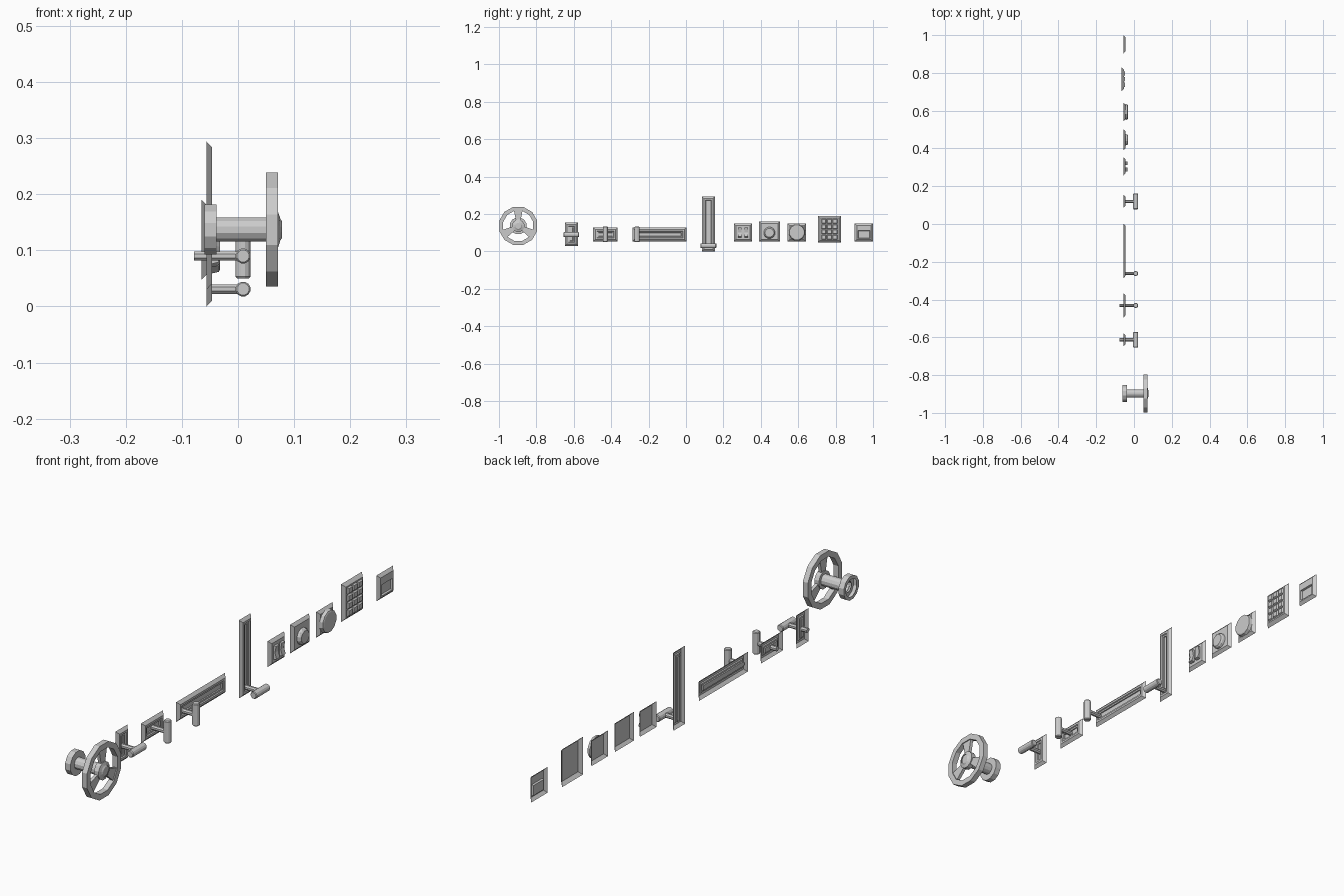
import bpy, bmesh, math
from mathutils import Vector

if "Cube" in bpy.data.objects:
    bpy.data.objects.remove(bpy.data.objects["Cube"])


def finish(name, bm):
    bmesh.ops.recalc_face_normals(bm, faces=bm.faces)
    me = bpy.data.meshes.new(name)
    bm.to_mesh(me)
    bm.free()
    ob = bpy.data.objects.new(name, me)
    bpy.context.collection.objects.link(ob)
    return ob


def loft(name, loops, cap_start=False, cap_end=True, closed=False):
    """Skin a list of equal-length point loops."""
    bm = bmesh.new()
    rings = [[bm.verts.new(p) for p in lp] for lp in loops]
    pairs = list(zip(rings, rings[1:]))
    if closed:
        pairs.append((rings[-1], rings[0]))
    for a, b in pairs:
        n = len(a)
        for i in range(n):
            bm.faces.new((a[i], a[(i + 1) % n], b[(i + 1) % n], b[i]))
    if cap_start:
        bm.faces.new(rings[0])
    if cap_end:
        bm.faces.new(rings[-1])
    return finish(name, bm)


def rect(x, y, z, hy, hz):
    return [(x, y + a * hy, z + b * hz) for a, b in ((-1, -1), (1, -1), (1, 1), (-1, 1))]


def circle(center, r, axis, n=12):
    out = []
    for i in range(n):
        t = 2 * math.pi * (i + .5) / n
        a, b = r * math.cos(t), r * math.sin(t)
        off = {'X': (0, a, b), 'Y': (a, 0, b), 'Z': (a, b, 0)}[axis]
        out.append(Vector(center) + Vector(off))
    return out


def turned(name, y, z, profile, n=12, **kw):
    """Surface of revolution along x; profile is (x, radius)."""
    return loft(name, [circle((x, y, z), r, 'X', n) for x, r in profile], **kw)


def plate(name, y, z, hy, hz, steps):
    """Open-backed plate; steps are (x, inset)."""
    return loft(name, [rect(x, y, z, hy - i, hz - i) for x, i in steps])


# handwheel: wall flange, shaft, rim, hub and wedge spokes
WY, WZ = -0.897, 0.137
turned("wheel_flange", WY, WZ, [(-.06, .033), (-.06, .046), (-.038, .046), (-.038, .02)], cap_end=False)
turned("wheel_shaft", WY, WZ, [(-.045, .022), (.074, .022), (.078, .016)])
turned("wheel_rim", WY, WZ, [(.05, .083), (.05, .105), (.071, .105), (.071, .083)], closed=True, cap_end=False)
turned("wheel_hub", WY, WZ, [(.052, .022), (.052, .034), (.071, .034), (.075, .022)], cap_end=False)
for k in range(3):
    ang = math.radians(90 + 120 * k)
    rad = Vector((0, math.cos(ang), math.sin(ang)))
    tan = Vector((0, -math.sin(ang), math.cos(ang)))
    c = Vector((.061, WY, WZ))
    loops = [[c + rad * r + tan * (s * w) + Vector((d * .006, 0, 0))
              for s, d in ((-1, -1), (1, -1), (1, 1), (-1, 1))] for r, w in ((.028, .012), (.087, .024))]
    loft(f"wheel_spoke_{k + 1}", loops)

# levers: slotted plate, stem and cross grip
SLOT = [(-.056, 0), (-.046, .011), (-.046, .019), (-.050, .021), (-.050, .027), (-.054, .028)]
levers = [("short_vertical", -.613, .0925, .035, .0625, -.613, .09, 'Y', -.078),
          ("short_horizontal", -.431, .091, .065, .037, -.431, .09, 'Z', -.078),
          ("long_horizontal", -.1425, .091, .1445, .037, -.262, .09, 'Z', -.054),
          ("tall_vertical", .12, .147, .035, .147, .12, .031, 'Y', -.054)]
for nm, y, z, hy, hz, ly, lz, axis, x0 in levers:
    plate(nm + "_plate", y, z, hy, hz, SLOT)
    loft(nm + "_stem", [circle((x, ly, lz), .009, 'X', 8) for x in (x0, .005)], cap_start=True)
    d = Vector((0, 1, 0)) if axis == 'Y' else Vector((0, 0, 1))
    mid = Vector((.009, ly, lz + (.002 if axis == 'Z' else 0)))
    loft(nm + "_grip", [circle(mid + d * t, r, axis) for t, r in
                        ((-.042, .011), (-.039, .0135), (.039, .0135), (.042, .011))], cap_start=True)

# twin rocker switch
FLAT = [(-.056, 0), (-.046, .011)]
plate("rocker_plate", .305, .1015, .049, .0485, FLAT)
for s in (-1, 1):
    y = .305 + s * .017
    prof = [(-.046, .076), (-.034, .079), (-.041, .102), (-.036, .127), (-.046, .127)]
    loft("rocker_left" if s < 0 else "rocker_right",
         [[(x, y + w, z) for x, z in prof] for w in (-.01, .01)], cap_start=True)

# push button on a plate
plate("button_plate", .446, .107, .056, .054, FLAT)
turned("push_button", .446, .1, [(-.046, .031), (-.037, .029), (-.032, .024)])

# rotary dial
plate("dial_plate", .593, .1015, .049, .0485, FLAT)
turned("dial_knob", .593, .1015, [(-.046, .044), (-.034, .041), (-.032, .036)])

# keypad with a grid of tapered keys
plate("keypad_plate", .767, .119, .062, .071, [(-.065, 0), (-.053, .012)])
for r in range(4):
    for c in range(3):
        y, z = .767 + (c - 1) * .030, .119 + (r - 1.5) * .028
        loft(f"key_{r}_{c}", [rect(-.053, y, z, .013, .012), rect(-.047, y, z, .010, .009)])

# card reader: plate with a stepped pocket in its lower half
y, z = .951, .1015
loft("reader_plate", [rect(-.056, y, z, .049, .0485), rect(-.046, y, z, .038, .0375),
                      rect(-.046, y, .09, .032, .021), rect(-.053, y, .09, .030, .019)])
